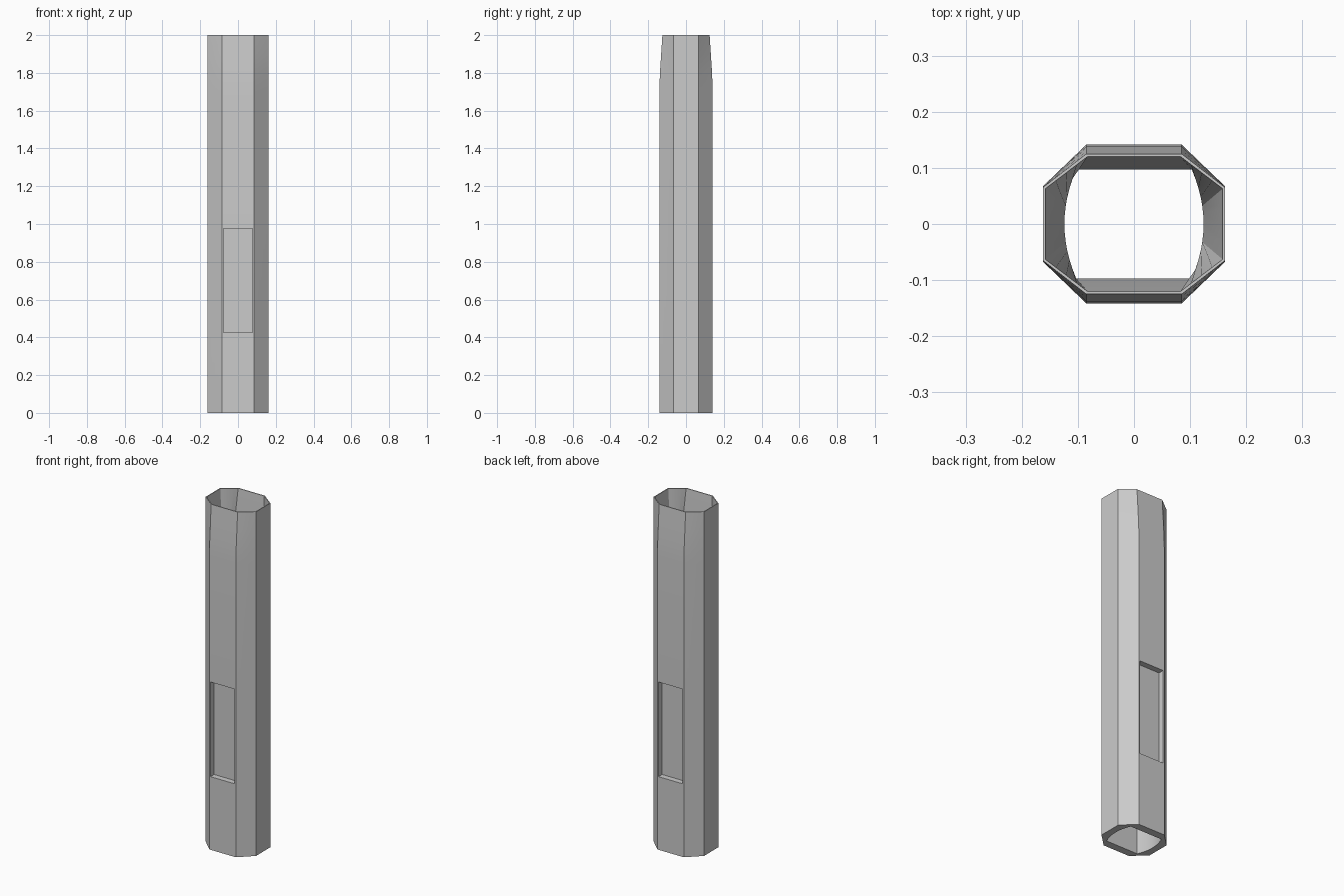
import bpy
import bmesh
from math import radians
from mathutils import Vector

cube = bpy.data.objects.get("Cube")
if cube:
    bpy.data.objects.remove(cube, do_unlink=True)

STEPS = 4  # points along each of the three faces on a side

grey = bpy.data.materials.new("light grey")
grey.use_nodes = True
colour = (0.6, 0.6, 0.6, 1)
grey.diffuse_color = colour
grey.node_tree.nodes["Principled BSDF"].inputs["Base Color"].default_value = colour


def closed(side):
    """Complete a +x half section by turning it half a revolution."""
    return side + [-p for p in side]


def octagon(flat_x, flat_y, side_x, side_y):
    """Chamfered section, with every chamfer and side split evenly."""
    corners = [Vector(c) for c in ((flat_x, -flat_y), (side_x, -side_y),
                                   (side_x, side_y), (flat_x, flat_y))]
    side = [a.lerp(b, i / STEPS) for a, b in zip(corners, corners[1:])
            for i in range(STEPS)]
    return closed(side + [corners[-1]])


def bore(corner_x, half_y, bulge_x):
    """Section with flat front and back and bowed sides."""
    count = 3 * STEPS
    ts = [2 * i / count - 1 for i in range(count + 1)]
    return closed([Vector((bulge_x - (bulge_x - corner_x) * t * t, half_y * t))
                   for t in ts])


def blend(a, b, t):
    return [p.lerp(q, t) for p, q in zip(a, b)]


# Sections of the tube
body = octagon(0.085, 0.1415, 0.1625, 0.067)
tip = octagon(0.085, 0.125, 0.1625, 0.065)
mouth = octagon(0.083, 0.12, 0.158, 0.063)
hole = bore(0.103, 0.097, 0.124)

# Outside going up, then over the rim and down the inside
sections = [(body, 0), (body, 1.7), (blend(body, tip, 0.22), 1.8),
            (blend(body, tip, 0.6), 1.9), (tip, 2),
            (mouth, 2), (hole, 1.7), (hole, 0)]

bm = bmesh.new()
rings = [[bm.verts.new((p.x, p.y, z)) for p in pts] for pts, z in sections]
for low, high in zip(rings, rings[1:] + rings[:1]):
    for i in range(len(low)):
        j = (i + 1) % len(low)
        bm.faces.new((low[i], low[j], high[j], high[i]))
bmesh.ops.recalc_face_normals(bm, faces=bm.faces)
mesh = bpy.data.meshes.new("hollow_tube")
bm.to_mesh(mesh)
bm.free()
mesh.materials.append(grey)
tube = bpy.data.objects.new("hollow_tube", mesh)
bpy.context.collection.objects.link(tube)
bpy.context.view_layer.objects.active = tube
tube.select_set(True)

# Rectangular recesses in the front and back
for name, y in (("front", -0.158), ("back", 0.158)):
    bpy.ops.mesh.primitive_cube_add(size=1, location=(0, y, 0.7))
    cutter = bpy.context.object
    cutter.name = name + "_recess_cutter"
    cutter.scale = (0.155, 0.1, 0.55)
    cutter.hide_render = True
    cutter.data.materials.append(grey)
    cut = tube.modifiers.new(name + "_recess", 'BOOLEAN')
    cut.operation = 'DIFFERENCE'
    cut.solver = 'EXACT'
    cut.object = cutter
    bpy.context.view_layer.objects.active = tube
    bpy.ops.object.modifier_apply(modifier=cut.name)
    bpy.data.objects.remove(cutter, do_unlink=True)

bpy.ops.object.select_all(action='DESELECT')
tube.select_set(True)
bpy.context.view_layer.objects.active = tube
bpy.ops.object.shade_smooth_by_angle(angle=radians(20))
